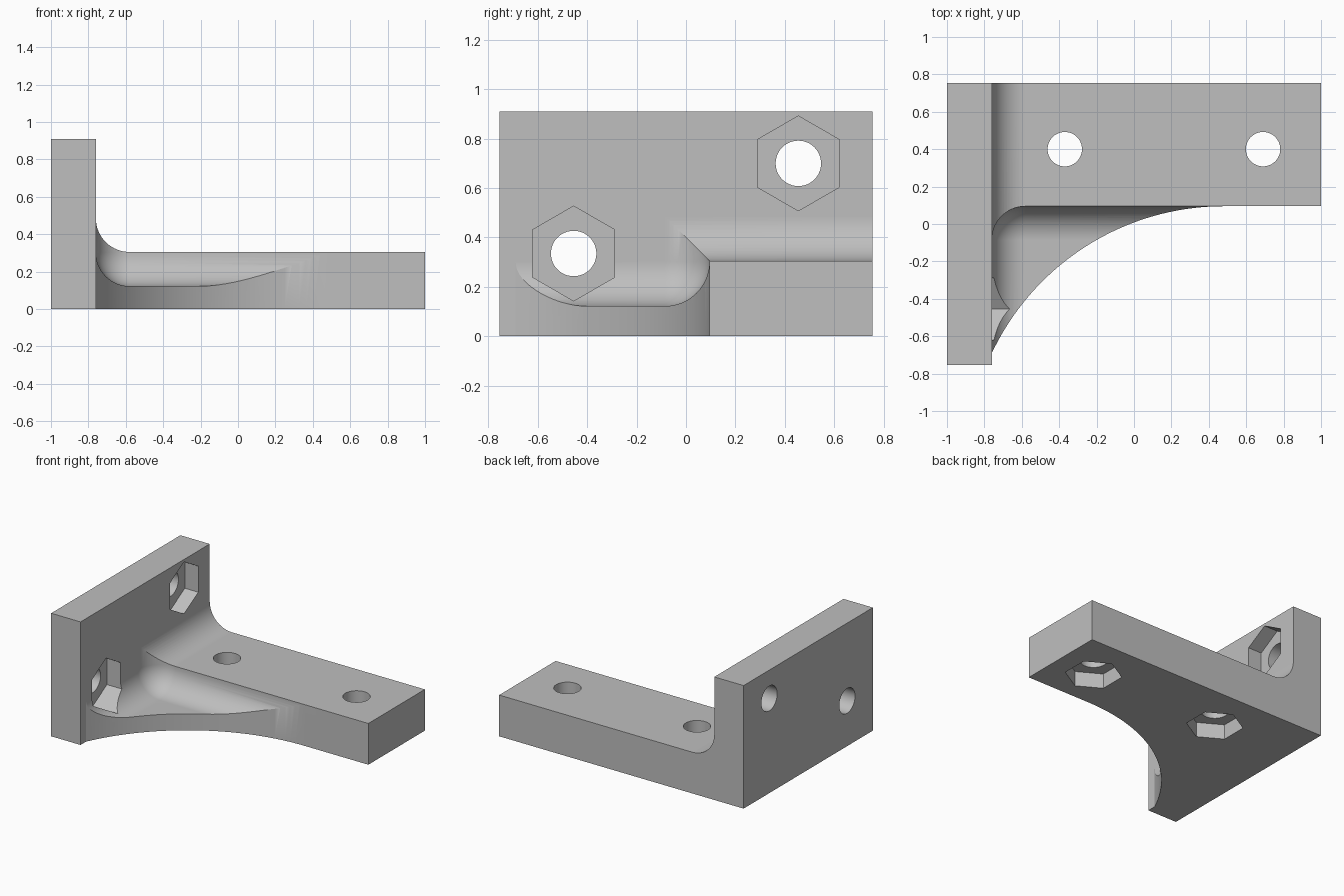
import bpy, bmesh, math
from mathutils import Matrix, Vector

default = bpy.data.objects.get("Cube")
if default:
    bpy.data.objects.remove(default)

# Main dimensions
PLATE_X, ARM_Y = -0.76, 0.095
HALF_Y = 0.755
HEIGHT, ARM_Z, WEB_Z = 0.91, 0.305, 0.122
FILLET = 0.18
HOLE_R, HEX_R, HEX_DEPTH = 0.092, 0.192, 0.11

grey = bpy.data.materials.new("plain grey")
grey.use_nodes = True
colour = (0.52, 0.52, 0.52, 1)
grey.diffuse_color = colour
grey.node_tree.nodes["Principled BSDF"].inputs["Base Color"].default_value = colour


def add_object(name, bm):
    bmesh.ops.recalc_face_normals(bm, faces=bm.faces)
    mesh = bpy.data.meshes.new(name)
    bm.to_mesh(mesh)
    bm.free()
    mesh.materials.append(grey)
    obj = bpy.data.objects.new(name, mesh)
    bpy.context.collection.objects.link(obj)
    return obj


def rounded_box(name, low, high, radius):
    bm = bmesh.new()
    bmesh.ops.create_cube(bm, size=1)
    low, high = Vector(low), Vector(high)
    for v in bm.verts:
        v.co = [l + (h - l) * (c + 0.5) for l, h, c in zip(low, high, v.co)]
    bmesh.ops.bevel(bm, geom=bm.edges[:], offset=radius, offset_type='OFFSET',
                    segments=16, profile=0.5, affect='EDGES')
    return add_object(name, bm)


def prism(name, sides, radius, start, end, axis, turn=0):
    """Regular prism running from start to end along the x or z axis."""
    bm = bmesh.new()
    bmesh.ops.create_cone(bm, cap_ends=True, segments=sides, radius1=radius,
                          radius2=radius, depth=(end - start).length)
    tilt = Matrix.Rotation(math.pi / 2, 4, 'Y') if axis == 'X' else Matrix()
    spin = Matrix.Rotation(turn, 4, 'Z')
    bm.transform(Matrix.Translation((start + end) / 2) @ tilt @ spin)
    return add_object(name, bm)


def cut(target, cutter):
    cutter.hide_render = True
    mod = target.modifiers.new("cut", 'BOOLEAN')
    mod.operation = 'DIFFERENCE'
    mod.solver = 'EXACT'
    mod.object = cutter
    bpy.context.view_layer.objects.active = target
    bpy.ops.object.modifier_apply(modifier=mod.name)
    bpy.data.objects.remove(cutter)


# Plan outline: back plate, curved web edge, arm
arc_end, arc_start_y, steps = 0.48, -0.69, 40
run, rise = arc_end - PLATE_X, ARM_Y - arc_start_y
radius = (run ** 2 + rise ** 2) / (2 * rise)
sweep = math.asin(run / radius)
outline = [(-1, HALF_Y), (-1, -HALF_Y), (PLATE_X, -HALF_Y)]
for i in range(steps + 1):
    a = sweep * (1 - i / steps)
    outline.append((arc_end - radius * math.sin(a),
                    ARM_Y - radius * (1 - math.cos(a))))
outline += [(1, ARM_Y), (1, HALF_Y)]

bm = bmesh.new()
base = bm.faces.new([bm.verts.new((x, y, 0)) for x, y in outline])
top = bmesh.ops.extrude_face_region(bm, geom=[base])
bmesh.ops.translate(bm, vec=(0, 0, HEIGHT),
                    verts=[g for g in top["geom"] if isinstance(g, bmesh.types.BMVert)])
bracket = add_object("corner_bracket", bm)

# Round-cornered hollows leave the fillets above the web and the arm
cut(bracket, rounded_box("web_hollow", (PLATE_X, -3, WEB_Z), (3, ARM_Y, 3), FILLET))
cut(bracket, rounded_box("arm_hollow", (PLATE_X, -3, ARM_Z), (3, 3, 3), FILLET))

# Plate bolt holes with nut recesses on the inner face
for y, z in ((-0.455, 0.335), (0.455, 0.7)):
    cut(bracket, prism("plate_nut_recess", 6, HEX_R, Vector((PLATE_X - HEX_DEPTH, y, z)),
                       Vector((-0.3, y, z)), 'X', math.pi / 2))
    cut(bracket, prism("plate_hole", 48, HOLE_R, Vector((-1.2, y, z)),
                       Vector((-0.5, y, z)), 'X'))

# Arm bolt holes with nut recesses underneath
for x in (-0.37, 0.69):
    cut(bracket, prism("arm_nut_recess", 6, HEX_R, Vector((x, 0.4, -0.2)),
                       Vector((x, 0.4, HEX_DEPTH)), 'Z'))
    cut(bracket, prism("arm_hole", 48, HOLE_R, Vector((x, 0.4, -0.3)),
                       Vector((x, 0.4, 0.6)), 'Z'))

# Smooth fillets, crisp edges
bpy.ops.object.select_all(action='DESELECT')
bracket.select_set(True)
bpy.context.view_layer.objects.active = bracket
bpy.ops.object.shade_smooth_by_angle(angle=math.radians(25))
weighted = bracket.modifiers.new("even_shading", 'WEIGHTED_NORMAL')
weighted.keep_sharp = True
